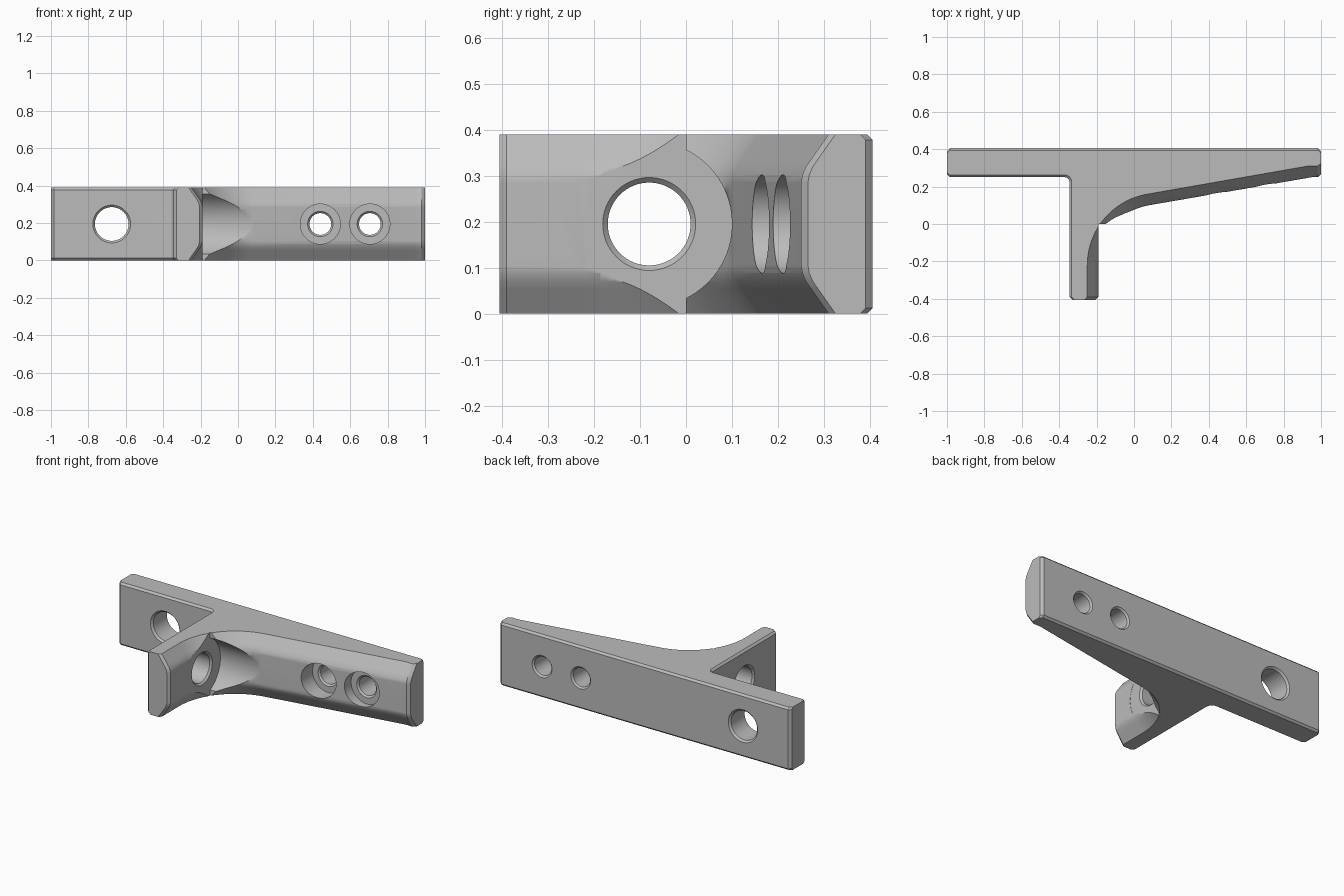
import bpy
import bmesh
from math import sin, cos, pi, radians
from mathutils import Vector, Matrix

if "Cube" in bpy.data.objects:
    bpy.data.objects.remove(bpy.data.objects["Cube"], do_unlink=True)

H = 0.39
MID = H / 2
grey = bpy.data.materials.new("satin grey")
grey.use_nodes = True
colour = (0.5, 0.5, 0.5, 1)
grey.diffuse_color = colour
grey.node_tree.nodes["Principled BSDF"].inputs["Base Color"].default_value = colour


def make_object(name, bm):
    bmesh.ops.recalc_face_normals(bm, faces=bm.faces)
    mesh = bpy.data.meshes.new(name)
    bm.to_mesh(mesh)
    bm.free()
    obj = bpy.data.objects.new(name, mesh)
    bpy.context.collection.objects.link(obj)
    return obj


# Plan outline: (x, y, inward shift x, inward shift y, wide chamfer?)
TIP = 0.06      # depth of the wide chamfer
EDGE = 0.012    # depth of the small edge chamfer
outline = [
    (-0.205, -0.405, -TIP, 0, True),
    (-0.19, -0.39, -TIP, 0, True),
]
tilt = radians(9.8)
steps = 28
for i in range(steps + 1):                      # concave sweep
    a = pi - (pi / 2 - tilt) * i / steps
    outline.append((0.135 + 0.325 * cos(a), -0.22 + 0.325 * sin(a),
                    TIP * cos(a), TIP * sin(a), True))
outline += [
    (0.95, 0.25, -0.02, TIP, True),
    (0.982, 0.25, 0, TIP, True),
    (1, 0.265, 0, TIP, True),
    (1, 0.39, 0, -EDGE, False),
    (0.985, 0.405, 0, -EDGE, False),
    (-0.985, 0.405, 0, -EDGE, False),
    (-1, 0.39, 0, -EDGE, False),
    (-1, 0.265, 0, EDGE, False),
    (-0.985, 0.25, 0, EDGE, False),
]
for i in range(7):                              # inside corner fillet
    a = pi / 2 * (1 - i / 6)
    outline.append((-0.37 + 0.025 * cos(a), 0.225 + 0.025 * sin(a),
                    EDGE * cos(a), EDGE * sin(a), False))
outline += [
    (-0.345, -0.39, EDGE, 0, False),
    (-0.33, -0.405, EDGE, 0, False),
]

# Height levels: (distance from mid plane, wide share, small share)
half = [(0.09, 0, 0), (0.107, 0.05, 0), (0.125, 0.18, 0),
        (0.142, 0.38, 0), (0.183, 0.86, 0), (MID, 1, 1)]
levels = [(-t, w, s) for t, w, s in reversed(half)] + half

# Bracket body lofted through the levels
bm = bmesh.new()
rings = []
for t, wide, small in levels:
    ring = []
    for x, y, dx, dy, is_wide in outline:
        k = wide if is_wide else small
        # inside fillet and plate edges move into the material
        sx = dx if is_wide or x < -0.9 or y < 0 or y > 0.3 else -dx
        sy = dy if is_wide or x < -0.9 or y > 0.3 else abs(dy)
        ring.append(bm.verts.new((x + sx * k if is_wide or y > 0.26 or y < 0
                                  else x + abs(dx) * k, y + sy * k, MID + t)))
    rings.append(ring)
n = len(outline)
for a, b in zip(rings, rings[1:]):
    for i in range(n):
        j = (i + 1) % n
        bm.faces.new((a[i], a[j], b[j], b[i]))
bm.faces.new(rings[0])
bm.faces.new(rings[-1])
body = make_object("bracket_body", bm)


def turned_cutter(name, profile, origin, axis):
    """Solid of revolution from (distance along axis, radius) pairs."""
    bm = bmesh.new()
    sides = 64
    turn = Vector((0, 0, 1)).rotation_difference(Vector(axis)).to_matrix().to_4x4()
    place = Matrix.Translation(origin) @ turn
    loops = [[bm.verts.new(place @ Vector((r * cos(2 * pi * i / sides),
                                           r * sin(2 * pi * i / sides), d)))
              for i in range(sides)] for d, r in profile]
    for a, b in zip(loops, loops[1:]):
        for i in range(sides):
            j = (i + 1) % sides
            bm.faces.new((a[i], a[j], b[j], b[i]))
    bm.faces.new(loops[0])
    bm.faces.new(loops[-1])
    return make_object(name, bm)


def through_hole(start, end, r, c):
    """Profile of a hole with a small countersink on both faces."""
    return [(start - 0.05, r + c + 0.05), (start + c, r),
            (end - c, r), (end + 0.05, r + c + 0.05)]


cutters = []
# Round relief and open relief in front of the arm face
cutters.append(turned_cutter("relief_round", [(-0.191, 0.18), (0.6, 0.18)],
                             (0, -0.08, MID), (1, 0, 0)))
bm = bmesh.new()
bmesh.ops.create_cube(bm, size=1, matrix=Matrix.Translation((0.109, -0.11, MID))
                      @ Matrix.Diagonal((0.6, 0.22, 0.6, 1)))
cutters.append(make_object("relief_open", bm))
# Large holes in the arm and the plate
cutters.append(turned_cutter("arm_hole", through_hole(-0.345, -0.191, 0.09, 0.011),
                             (0, -0.08, MID), (1, 0, 0)))
cutters.append(turned_cutter("plate_hole", through_hole(0.25, 0.405, 0.09, 0.011),
                             (-0.675, 0, MID), (0, 1, 0)))
# Counterbored screw holes
for x in (0.44, 0.705):
    cutters.append(turned_cutter("screw_hole",
                                 [(0, 0.107), (0.255, 0.107), (0.255, 0.068),
                                  (0.265, 0.058), (0.395, 0.058), (0.455, 0.118)],
                                 (x, 0, MID), (0, 1, 0)))

for cutter in cutters:
    cutter.hide_render = True
    mod = body.modifiers.new(cutter.name, "BOOLEAN")
    mod.operation = "DIFFERENCE"
    mod.solver = "EXACT"
    mod.object = cutter

# Bake the cuts and drop the cutters
bpy.context.view_layer.update()
baked = bpy.data.meshes.new_from_object(
    body.evaluated_get(bpy.context.evaluated_depsgraph_get()))
body.modifiers.clear()
body.data = baked
for cutter in cutters:
    bpy.data.objects.remove(cutter, do_unlink=True)

body.data.materials.clear()
body.data.materials.append(grey)
bpy.ops.object.select_all(action="DESELECT")
body.select_set(True)
bpy.context.view_layer.objects.active = body
bpy.ops.object.shade_smooth_by_angle(angle=radians(28))
weighted = body.modifiers.new("weighted_normals", "WEIGHTED_NORMAL")
weighted.keep_sharp = True
